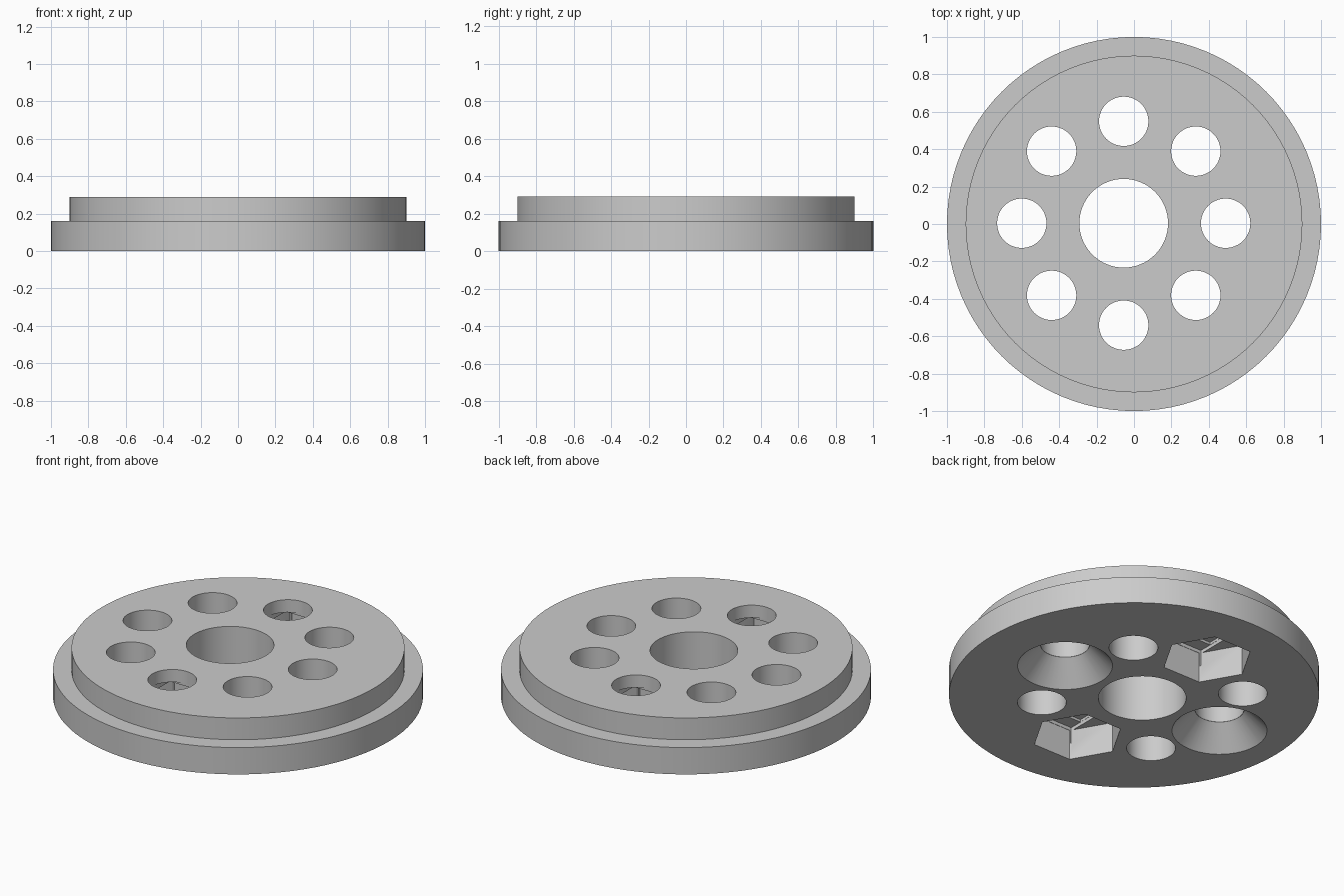
import bpy, bmesh, math
from mathutils import Matrix

cube = bpy.data.objects.get("Cube")
if cube:
    bpy.data.objects.remove(cube, do_unlink=True)

# One plain grey for the whole part
grey = bpy.data.materials.new("light_grey")
grey.use_nodes = True
COLOUR = (0.6, 0.6, 0.6, 1)
grey.diffuse_color = COLOUR
grey.node_tree.nodes["Principled BSDF"].inputs["Base Color"].default_value = COLOUR

CX, CY = -0.055, 0.004          # the hole pattern sits a little off centre
RING, HOLE, BORE = 0.545, 0.132, 0.237
TOP, STEP = 0.29, 0.16


def make_object(name, bm):
    mesh = bpy.data.meshes.new(name)
    bm.to_mesh(mesh)
    bm.free()
    mesh.materials.append(grey)
    obj = bpy.data.objects.new(name, mesh)
    bpy.context.collection.objects.link(obj)
    return obj


def add_cone(bm, x, y, z0, z1, r0, r1, sides):
    bmesh.ops.create_cone(bm, cap_ends=True, segments=sides, radius1=r0, radius2=r1,
                          depth=z1 - z0,
                          matrix=Matrix.Translation((x, y, (z0 + z1) / 2)))


def add_box(bm, x, y, z0, z1, half_x, half_y):
    size = Matrix.Diagonal((2 * half_x, 2 * half_y, z1 - z0, 1))
    bmesh.ops.create_cube(bm, size=1, matrix=Matrix.Translation((x, y, (z0 + z1) / 2)) @ size)


def ring_point(step):
    angle = step * math.pi / 4
    return CX + RING * math.cos(angle), CY + RING * math.sin(angle)


# Stepped disc, turned from a half profile
bm = bmesh.new()
profile = [(0, 0), (1, 0), (1, STEP), (0.9, STEP), (0.9, TOP), (0, TOP)]
verts = [bm.verts.new((r, 0, z)) for r, z in profile]
edges = [bm.edges.new(pair) for pair in zip(verts, verts[1:])]
bmesh.ops.spin(bm, geom=verts + edges, axis=(0, 0, 1), cent=(0, 0, 0),
               angle=2 * math.pi, steps=96, use_merge=True)
bmesh.ops.remove_doubles(bm, verts=bm.verts, dist=1e-5)
bmesh.ops.dissolve_limit(bm, angle_limit=0.001, verts=bm.verts, edges=bm.edges)
bmesh.ops.recalc_face_normals(bm, faces=bm.faces)
disc = make_object("stepped_disc", bm)

# Centre bore and the ring of eight through holes
holes = bmesh.new()
add_cone(holes, CX, CY, -0.1, 0.4, BORE, BORE, 64)
for i in range(8):
    add_cone(holes, *ring_point(i), -0.1, 0.4, HOLE, HOLE, 48)

# Underside: countersinks on the x axis, hexagonal nut pockets on the y axis
pockets, strips, squares = bmesh.new(), bmesh.new(), bmesh.new()
for i in (0, 4):
    add_cone(pockets, *ring_point(i), -0.02, 0.13, 0.276, HOLE + 0.001, 48)
for i in (2, 6):
    x, y = ring_point(i)
    angles = Matrix.Translation((x, y, 0.08)) @ Matrix.Rotation(math.pi / 2, 4, 'Z')
    bmesh.ops.create_cone(pockets, cap_ends=True, segments=6, radius1=0.247,
                          radius2=0.247, depth=0.2, matrix=angles)
    # Stepped ceiling above each nut pocket
    add_box(strips, x, y, 0.1, 0.2, 0.134, 0.212)
    add_box(squares, x, y, 0.1, 0.215, 0.133, 0.133)

# Point the hexagons along x whatever the starting corner of the primitive
hex_verts = [v for v in pockets.verts if abs(v.co.y - CY) > 0.28]
for i in (2, 6):
    x, y = ring_point(i)
    own = [v for v in hex_verts if (v.co.y > CY) == (y > CY)]
    spread = max(v.co.x for v in own) - x
    if spread < 0.23:
        bmesh.ops.rotate(pockets, verts=own, cent=(x, y, 0),
                         matrix=Matrix.Rotation(math.pi / 6, 3, 'Z'))

# Cut each stage in turn
for name, bm in (("hole_cutter", holes), ("pocket_cutter", pockets),
                 ("strip_cutter", strips), ("square_cutter", squares)):
    cutter = make_object(name, bm)
    cutter.hide_render = True
    mod = disc.modifiers.new(name, 'BOOLEAN')
    mod.operation = 'DIFFERENCE'
    mod.solver = 'EXACT'
    mod.object = cutter
    bpy.context.view_layer.update()
    graph = bpy.context.evaluated_depsgraph_get()
    mesh = bpy.data.meshes.new_from_object(disc.evaluated_get(graph))
    disc.modifiers.clear()
    disc.data = mesh
    bpy.data.objects.remove(cutter, do_unlink=True)

# Smooth the round walls, keep the rims crisp
bpy.ops.object.select_all(action='DESELECT')
disc.select_set(True)
bpy.context.view_layer.objects.active = disc
bpy.ops.object.shade_smooth_by_angle(angle=math.radians(30))
